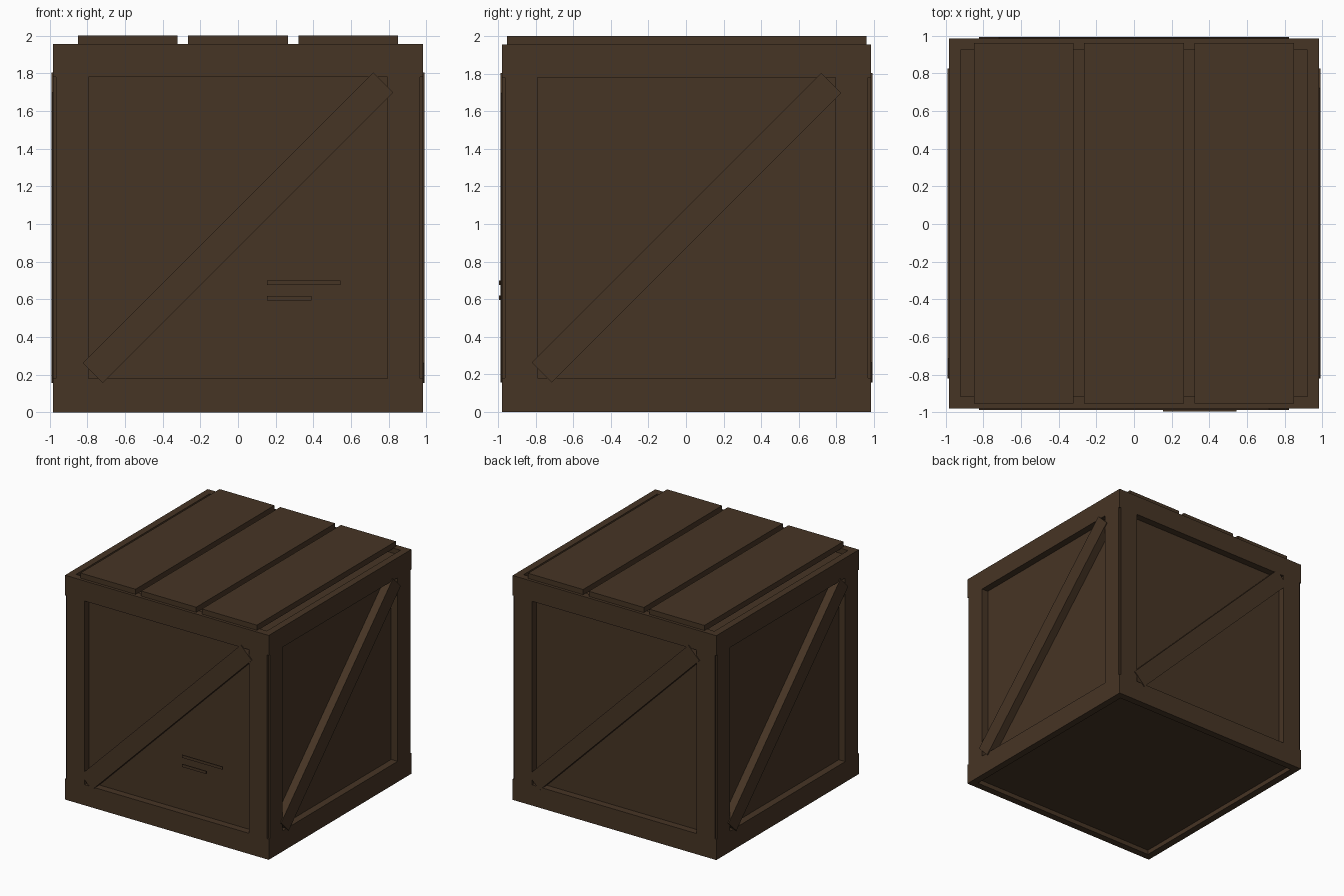
import bpy, bmesh, math
from mathutils import Matrix, Vector

if "Cube" in bpy.data.objects:
    bpy.data.objects.remove(bpy.data.objects["Cube"])

wood = bpy.data.materials.new("dark brown wood")
wood.use_nodes = True
BROWN = (0.062, 0.035, 0.018, 1)
wood.diffuse_color = BROWN
bsdf = wood.node_tree.nodes["Principled BSDF"]
bsdf.inputs["Base Color"].default_value = BROWN
bsdf.inputs["Roughness"].default_value = 0.9

OUT, IN = 0.982, 0.92          # outer face and panel face, from the centre
OPEN, NOTCH = 0.793, 0.967     # half opening, outer edge of the posts
LOW, HIGH, RIM = 0.18, 1.78, 1.955
SHIFT = Matrix.Translation((0, 0.003, 0))


def finish(name, bm, matrix=Matrix()):
    bmesh.ops.recalc_face_normals(bm, faces=bm.faces)
    bm.transform(SHIFT @ matrix)
    mesh = bpy.data.meshes.new(name)
    bm.to_mesh(mesh)
    bm.free()
    mesh.materials.append(wood)
    obj = bpy.data.objects.new(name, mesh)
    bpy.context.collection.objects.link(obj)
    return obj


def box(name, lo, hi, matrix=Matrix()):
    lo, hi = Vector(lo), Vector(hi)
    bm = bmesh.new()
    bmesh.ops.create_cube(bm, size=1, matrix=Matrix.Translation((lo + hi) / 2) @ Matrix.Diagonal((*(hi - lo), 1)))
    return finish(name, bm, matrix)


def mitred_rail(name, bottom, top, matrix):
    bm = bmesh.new()
    outline = [(-OUT, -OUT), (OUT, -OUT), (IN, -IN), (-IN, -IN)]
    face = bm.faces.new([bm.verts.new((x, y, bottom)) for x, y in outline])
    ext = bmesh.ops.extrude_face_region(bm, geom=[face])["geom"]
    moved = [v for v in ext if isinstance(v, bmesh.types.BMVert)]
    bmesh.ops.translate(bm, verts=moved, vec=(0, 0, top - bottom))
    return finish(name, bm, matrix)


# Inner box whose sides show as recessed panels
box("inner_panels", (-IN, -IN, 0.04), (IN, IN, 1.91))

# Frame and diagonal brace, the same on all four sides
for i, side in enumerate(("front", "right", "back", "left")):
    turn = Matrix.Rotation(i * math.pi / 2, 4, "Z")
    mitred_rail(side + "_bottom_rail", 0, LOW, turn)
    mitred_rail(side + "_top_rail", HIGH, RIM, turn)
    box(side + "_post_a", (-NOTCH, -OUT, LOW), (-OPEN, -IN, HIGH), turn)
    box(side + "_post_b", (OPEN, -OUT, LOW), (NOTCH, -IN, HIGH), turn)
    tilt = Matrix.Translation((0, 0, 0.98)) @ Matrix.Rotation(-math.pi / 4, 4, "Y")
    box(side + "_brace", (-1.09, -0.99, -0.075), (1.09, -IN, 0.075), turn @ tilt)

# Lid planks
for i, x in enumerate((-0.585, 0, 0.585)):
    box(f"lid_plank_{i + 1}", (x - 0.265, -0.957, 1.95), (x + 0.265, 0.957, 2))

# Thin label strips on the front
for i, (end, z) in enumerate(((0.545, 0.675), (0.39, 0.595))):
    box(f"label_strip_{i + 1}", (0.155, -0.998, z), (end, -0.99, z + 0.024))
